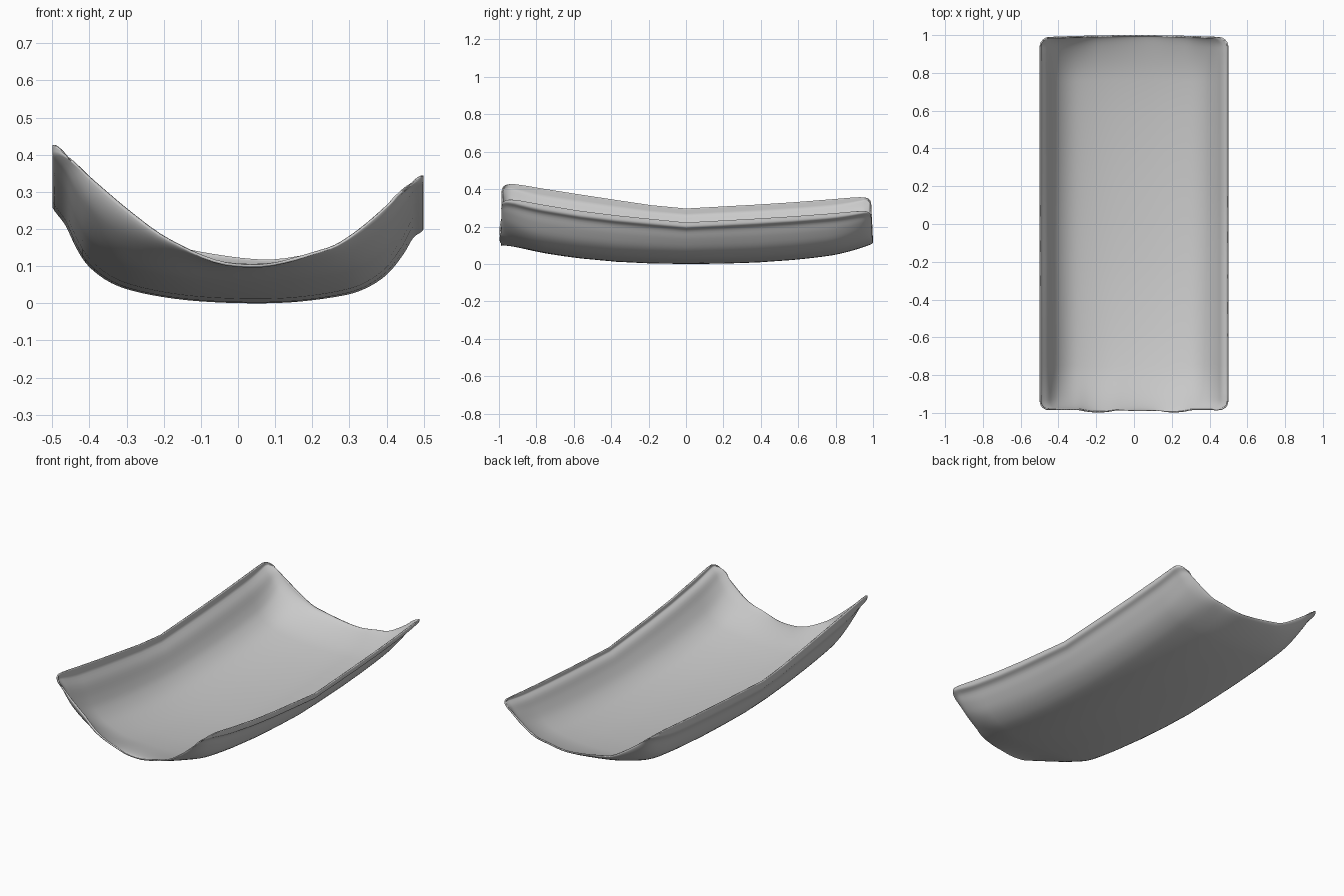
import bpy, bmesh, math

if "Cube" in bpy.data.objects:
    bpy.data.objects.remove(bpy.data.objects["Cube"])

# cross-section halfway along (x, z), left rim to right rim
MID = [(-0.5, 0.297), (-0.5, 0.26), (-0.465, 0.212), (-0.435, 0.15), (-0.4, 0.1),
       (-0.34, 0.057), (-0.26, 0.031), (-0.14, 0.012), (0, 0.004), (0.14, 0.006),
       (0.27, 0.022), (0.34, 0.042), (0.4, 0.08), (0.445, 0.135), (0.472, 0.18),
       (0.498, 0.2), (0.5, 0.225)]
# edge heights of the front and back ends (x, z)
FRONT = [(-0.5, 0.43), (-0.26, 0.225), (-0.15, 0.155), (-0.06, 0.112), (0.02, 0.1),
         (0.1, 0.105), (0.2, 0.135), (0.3, 0.18), (0.5, 0.35)]
BACK = [(-0.5, 0.36), (-0.26, 0.19), (-0.15, 0.15), (0.06, 0.118), (0.2, 0.135),
        (0.3, 0.16), (0.5, 0.29)]
# rim heights along the length (y, z)
LEFT_RIM = [(-1, 0.43), (-0.93, 0.43), (-0.5, 0.363), (-0.05, 0.297), (0.5, 0.327), (0.93, 0.36), (1, 0.36)]
RIGHT_RIM = [(-1, 0.345), (-0.93, 0.345), (-0.5, 0.275), (0, 0.225), (0.5, 0.252), (0.93, 0.284), (1, 0.284)]


def lerp_table(table, t):
    t = min(max(t, table[0][0]), table[-1][0])
    for (a, za), (b, zb) in zip(table, table[1:]):
        if t <= b:
            return za + (zb - za) * (t - a) / (b - a)
    return table[-1][1]


def smooth_path(pts, steps):
    out = []
    for i in range(len(pts) - 1):
        p = [pts[max(i - 1, 0)], pts[i], pts[i + 1], pts[min(i + 2, len(pts) - 1)]]
        for s in range(steps):
            t = s / steps
            out.append(tuple(0.5 * (2 * b + (c - a) * t + (2 * a - 5 * b + 4 * c - d) * t * t
                                    + (3 * b - a - 3 * c + d) * t ** 3) for a, b, c, d in zip(*p)))
    return out + [pts[-1]]


def bump(x, centre, half):
    return max(0, 1 - ((x - centre) / half) ** 2)


PROFILE = smooth_path(MID, 4)
FRONT, BACK = smooth_path(FRONT, 4), smooth_path(BACK, 4)
R = 0.05      # corner radius in plan
ZONE = 0.24   # length over which the ends curl up
half = [0.19 * i for i in range(5)][:4] + [0.65, 0.7]
half += [1 - ZONE + ZONE * math.sin(a * math.pi / 28) for a in range(15)]
stations = [-y for y in reversed(half[1:])] + half

# curved tray shell
bm = bmesh.new()
rows = []
for y in stations:
    s = abs(y)
    rock = 0.105 * s ** 2.3 if y < 0 else 0.085 * s ** 2.5
    t = max(0, (s - (1 - ZONE)) / ZONE)
    curl = 1 - math.sqrt(max(0, 1 - t * t))
    c = max(0, s - (1 - R))
    width = (0.5 - R + math.sqrt(max(0, R * R - c * c))) / 0.5
    row = []
    for x, z in PROFILE:
        rim, mid_rim = ((lerp_table(LEFT_RIM, y), 0.297) if x < 0
                        else (lerp_table(RIGHT_RIM, y), 0.225))
        z = rock + z * (rim - rock) / mid_rim
        x = max(-0.5, min(0.5, x)) * width
        end = lerp_table(FRONT if y < 0 else BACK, x)
        z += (end - z) * curl
        yy = y
        if y < 0:   # small tabs on the front edge
            yy = y * (0.986 + 0.012 * max(bump(x, -0.19, 0.1), bump(x, 0.21, 0.09)))
        else:       # back edge bows out in the middle
            yy = y * (1 - 0.012 * (x / 0.5) ** 2)
        row.append(bm.verts.new((x, yy, max(z, 0.002))))
    rows.append(row)
for a, b in zip(rows, rows[1:]):
    for i in range(len(a) - 1):
        bm.faces.new((a[i], a[i + 1], b[i + 1], b[i]))
low = min(v.co.z for v in bm.verts)
for v in bm.verts:
    v.co.z -= low
    v.co.y += 0.0
mesh = bpy.data.meshes.new("curved_tray")
bm.to_mesh(mesh)
bm.free()
tray = bpy.data.objects.new("curved_tray", mesh)
bpy.context.collection.objects.link(tray)

# thin wall, grown inwards
wall = tray.modifiers.new("wall", 'SOLIDIFY')
wall.thickness = 0.008
wall.offset = 1
bpy.context.view_layer.objects.active = tray
tray.select_set(True)
bpy.ops.object.shade_smooth_by_angle(angle=math.radians(40))
